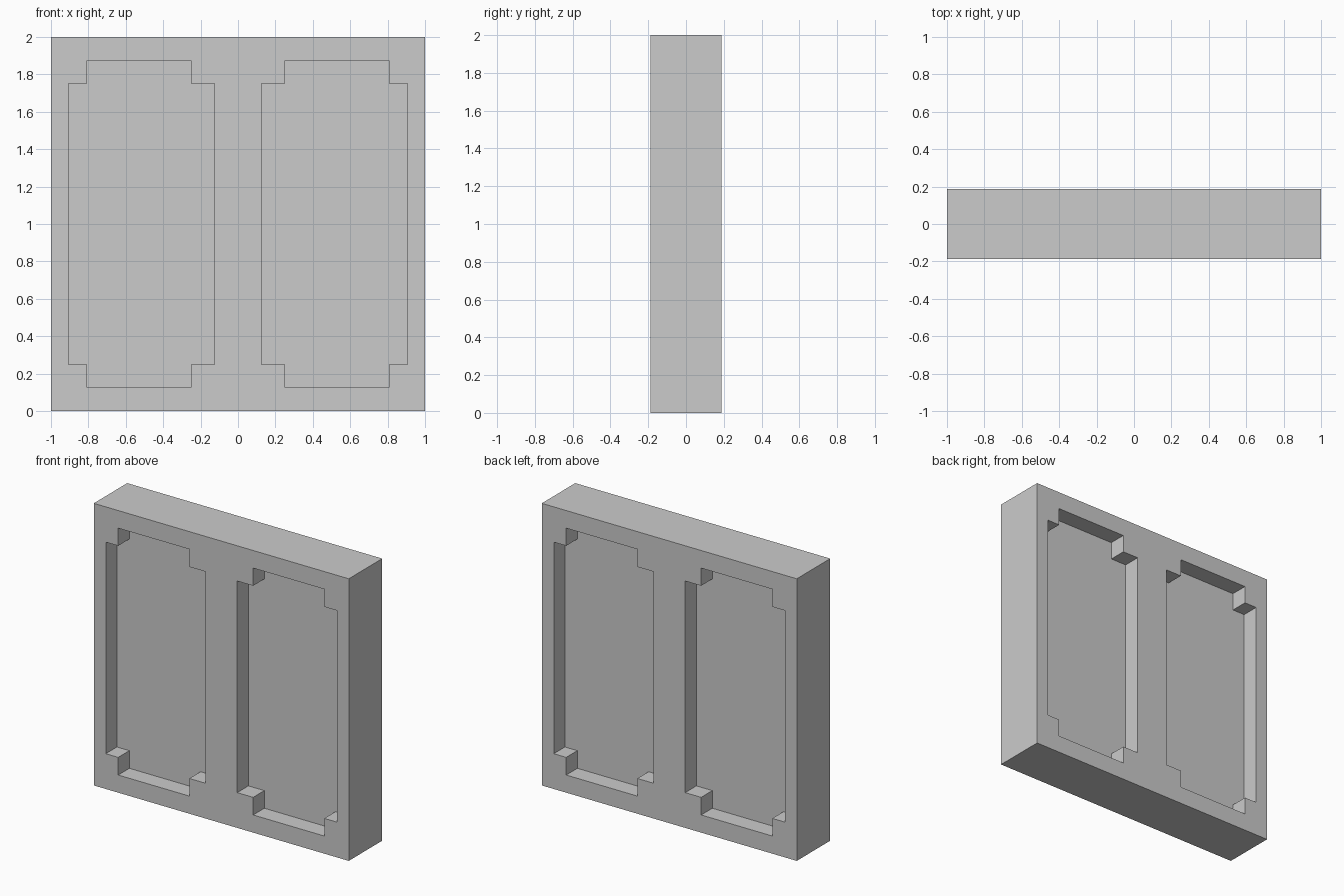
import bpy, bmesh

if "Cube" in bpy.data.objects:
    bpy.data.objects.remove(bpy.data.objects["Cube"])

WIDTH, HEIGHT, THICK, RECESS = 2.0, 2.0, 0.375, 0.125

# Quarter-notched panel outline: outer/inner limits in x and z
X0, X1, X2, X3 = 0.125, 0.25, 0.8085, 0.906
Z0, Z1, Z2, Z3 = 0.125, 0.25, 1.75, 1.875
OUTLINE = [(X1, Z0), (X2, Z0), (X2, Z1), (X3, Z1), (X3, Z2), (X2, Z2),
           (X2, Z3), (X1, Z3), (X1, Z2), (X0, Z2), (X0, Z1), (X1, Z1)]


def make_object(name, bm):
    bmesh.ops.recalc_face_normals(bm, faces=bm.faces)
    mesh = bpy.data.meshes.new(name)
    bm.to_mesh(mesh)
    bm.free()
    obj = bpy.data.objects.new(name, mesh)
    bpy.context.collection.objects.link(obj)
    return obj


def add_prism(bm, side_x, y_from, y_to):
    face = bm.faces.new([bm.verts.new((side_x * x, y_from, z)) for x, z in OUTLINE])
    ext = bmesh.ops.extrude_face_region(bm, geom=[face], use_keep_orig=True)
    verts = [v for v in ext["geom"] if isinstance(v, bmesh.types.BMVert)]
    bmesh.ops.translate(bm, verts=verts, vec=(0, y_to - y_from, 0))


# Slab
bm = bmesh.new()
bmesh.ops.create_cube(bm, size=1)
bmesh.ops.scale(bm, vec=(WIDTH, THICK, HEIGHT), verts=bm.verts)
bmesh.ops.translate(bm, vec=(0, 0, HEIGHT / 2), verts=bm.verts)
slab = make_object("panelled_slab", bm)

# Notched recesses: left and right, front and back
bm = bmesh.new()
for side_x in (-1, 1):
    for side_y in (-1, 1):
        add_prism(bm, side_x, side_y * (THICK / 2 - RECESS), side_y * (THICK / 2 + 0.1))
cutter = make_object("recess_cutter", bm)
cutter.hide_render = True

cut = slab.modifiers.new("recesses", "BOOLEAN")
cut.operation = "DIFFERENCE"
cut.solver = "EXACT"
cut.object = cutter

# Apply the cut and drop the helper
bpy.context.view_layer.objects.active = slab
slab.select_set(True)
bpy.ops.object.modifier_apply(modifier=cut.name)
bpy.data.objects.remove(cutter)
